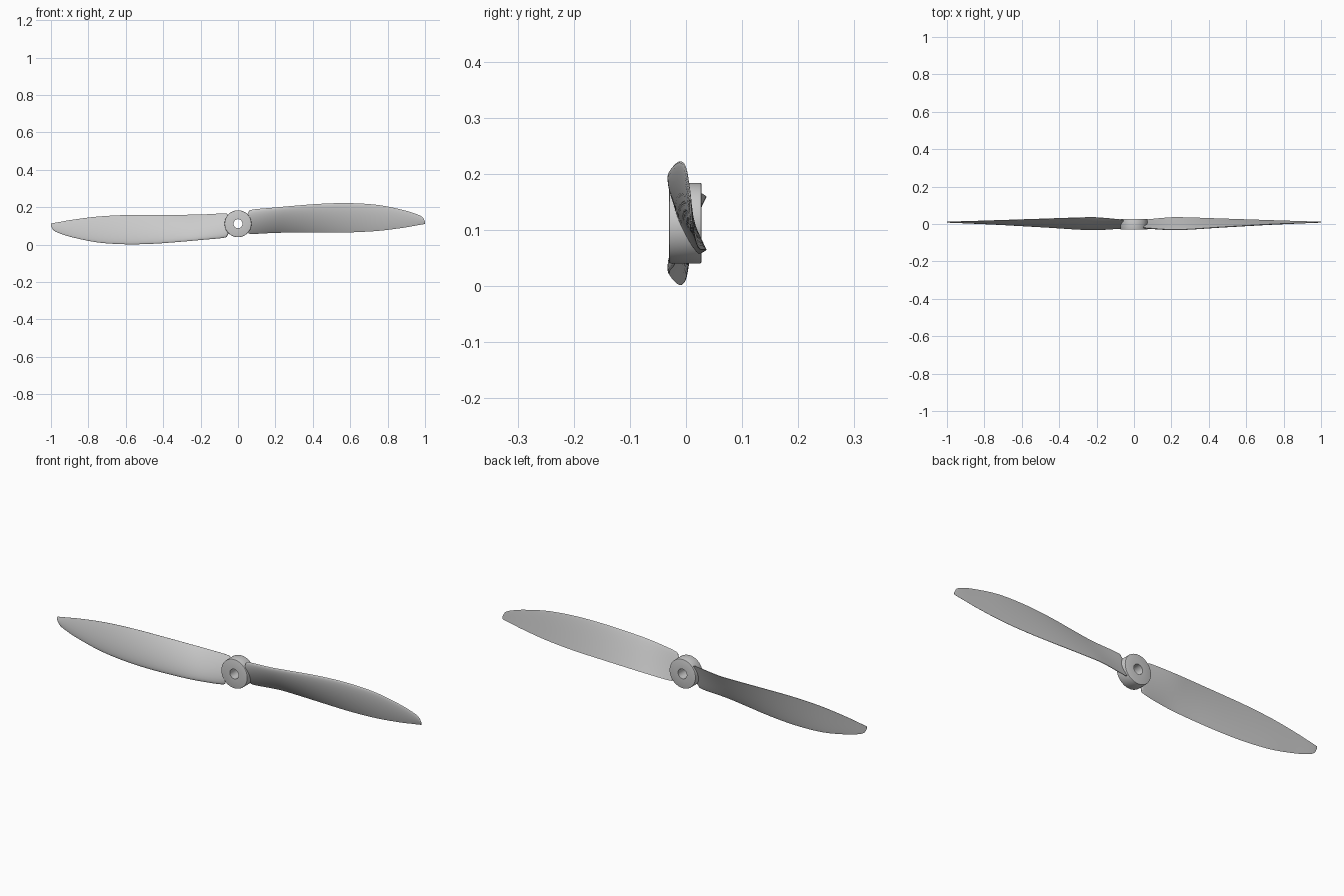
import bpy, bmesh, math

if "Cube" in bpy.data.objects:
    bpy.data.objects.remove(bpy.data.objects["Cube"])

CZ = 0.112  # height of the shaft axis

# blade stations: x, leading z, leading y, trailing z, trailing y, thickness
STATIONS = [
    (0.040, 0.145, -0.010, 0.088, 0.010, 0.018),
    (0.055, 0.172, -0.017, 0.066, 0.020, 0.021),
    (0.075, 0.187, -0.021, 0.058, 0.025, 0.022),
    (0.20, 0.199, -0.030, 0.064, 0.036, 0.022),
    (0.30, 0.208, -0.027, 0.065, 0.035, 0.021),
    (0.45, 0.219, -0.017, 0.065, 0.030, 0.019),
    (0.60, 0.222, -0.008, 0.066, 0.025, 0.016),
    (0.75, 0.212, 0.000, 0.074, 0.020, 0.012),
    (0.88, 0.186, 0.005, 0.090, 0.016, 0.008),
    (0.95, 0.165, 0.008, 0.102, 0.014, 0.006),
    (0.985, 0.148, 0.009, 0.108, 0.013, 0.005),
    (1.0, 0.124, 0.010, 0.111, 0.012, 0.003),
]


def sample(t):
    """Smooth interpolation between stations (Catmull-Rom)."""
    i = min(int(t), len(STATIONS) - 2)
    f = t - i
    p = [STATIONS[max(0, min(len(STATIONS) - 1, i + k))] for k in (-1, 0, 1, 2)]
    return [0.5 * (2 * b + (c - a) * f + (2 * a - 5 * b + 4 * c - d) * f * f
                   + (3 * b - a - 3 * c + d) * f ** 3) for a, b, c, d in zip(*p)]


def section(t, n=14):
    """Airfoil loop: domed front face, nearly flat back face."""
    x, lz, ly, tz, ty, th = sample(t)
    dz, dy = tz - lz, ty - ly
    length = math.hypot(dz, dy)
    nz, ny = -dy / length, dz / length      # normal towards the front
    us = [(1 - math.cos(math.pi * k / n)) / 2 for k in range(n + 1)]
    dome = lambda u: th * (2.1 * math.sqrt(u) * (1 - u) ** 0.9 * 0.62 + 0.7 * u * (1 - u) + 0.1 * u)
    flat = lambda u: -th * 0.25 * math.sqrt(u) * (1 - u) ** 2
    pts = [(u, dome(u)) for u in us] + [(u, flat(u)) for u in reversed(us[1:])]
    return [(x, ly + dy * u + ny * o, lz + dz * u + nz * o) for u, o in pts]


def finish(name, bm, angle):
    bmesh.ops.recalc_face_normals(bm, faces=bm.faces[:])
    me = bpy.data.meshes.new(name)
    bm.to_mesh(me)
    bm.free()
    ob = bpy.data.objects.new(name, me)
    bpy.context.collection.objects.link(ob)
    bpy.ops.object.select_all(action='DESELECT')
    ob.select_set(True)
    bpy.context.view_layer.objects.active = ob
    bpy.ops.object.shade_smooth_by_angle(angle=math.radians(angle))
    return ob


def bridge(bm, a, b):
    for k in range(len(a)):
        j = (k + 1) % len(a)
        bm.faces.new((a[k], a[j], b[j], b[k]))


# two blades, the second turned half a revolution about the shaft
def blade(name, s):
    bm = bmesh.new()
    sub = 5
    rings = []
    for i in range((len(STATIONS) - 1) * sub + 1):
        rings.append([bm.verts.new((s * x, y, CZ + s * (z - CZ)))
                      for x, y, z in section(i / sub)])
    for a, b in zip(rings, rings[1:]):
        bridge(bm, a, b)
    bm.faces.new(rings[0])
    bm.faces.new(rings[-1])
    finish(name, bm, 40)


blade("right_blade", 1)
blade("left_blade", -1)

# hub: lathed ring with softened rims and an open bore
bm = bmesh.new()
profile = [(0.024, -0.030), (0.068, -0.030), (0.071, -0.029), (0.072, -0.026),
           (0.072, 0.024), (0.071, 0.027), (0.068, 0.028), (0.024, 0.028)]
N = 64
rings = []
for k in range(N):
    a = 2 * math.pi * k / N
    rings.append([bm.verts.new((r * math.cos(a), y, CZ + r * math.sin(a))) for r, y in profile])
for k in range(N):
    bridge(bm, rings[k], rings[(k + 1) % N])
finish("hub", bm, 40)
